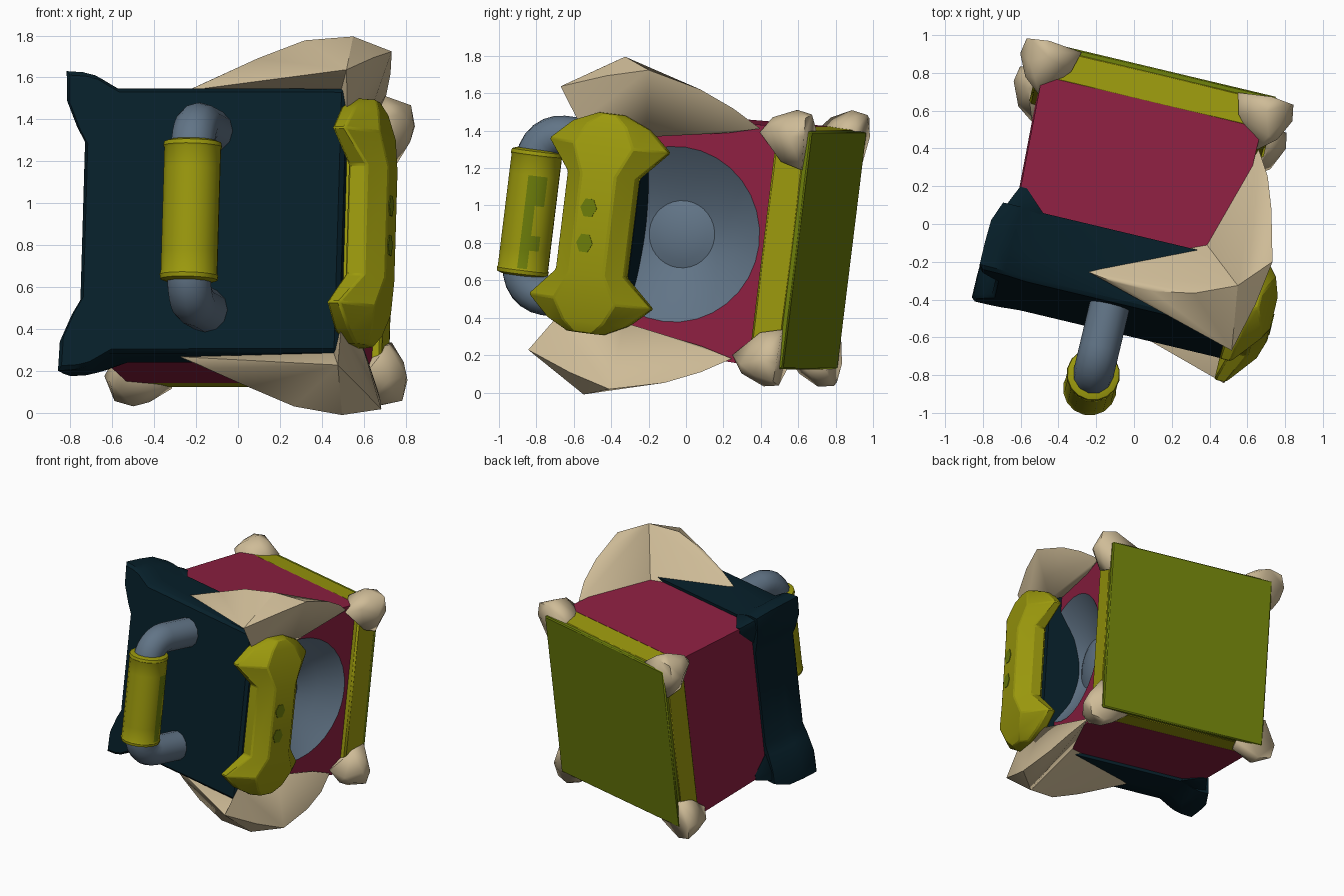
import bpy, bmesh, math
from mathutils import Matrix

if "Cube" in bpy.data.objects:
    bpy.data.objects.remove(bpy.data.objects["Cube"])

# Whole model is built square-on (u right, v back, w up), then tilted into place
POSE = (Matrix.Translation((-0.026, 0, 0.855))
        @ Matrix.Rotation(math.radians(-13.4), 4, 'Z')
        @ Matrix.Rotation(math.radians(-7.2), 4, 'X'))


def material(name, rgb):
    m = bpy.data.materials.new(name)
    m.diffuse_color = (*rgb, 1)
    m.use_nodes = True
    m.node_tree.nodes["Principled BSDF"].inputs["Base Color"].default_value = m.diffuse_color
    return m


CRIMSON = material("crimson", (0.27, 0.014, 0.053))
NAVY = material("dark navy", (0.002, 0.014, 0.023))
YELLOW = material("mustard yellow", (0.33, 0.32, 0.004))
GREEN = material("olive green", (0.15, 0.205, 0.003))
GREY = material("blue grey", (0.12, 0.175, 0.24))
BONE = material("bone", (0.62, 0.50, 0.31))


def finish(name, bm, mats, angle=35, bevel=0):
    bmesh.ops.recalc_face_normals(bm, faces=bm.faces[:])
    me = bpy.data.meshes.new(name)
    bm.to_mesh(me)
    bm.free()
    for m in mats:
        me.materials.append(m)
    me.shade_smooth()
    me.set_sharp_from_angle(angle=math.radians(angle))
    ob = bpy.data.objects.new(name, me)
    bpy.context.collection.objects.link(ob)
    ob.matrix_world = POSE
    if bevel:
        mod = ob.modifiers.new("bevel", 'BEVEL')
        mod.width, mod.segments = bevel, 1
    return ob


def box(name, lo, hi, mat, bevel=0):
    bm = bmesh.new()
    bmesh.ops.create_cube(bm, size=1)
    for v in bm.verts:
        v.co = [lo[i] + (v.co[i] + 0.5) * (hi[i] - lo[i]) for i in range(3)]
    return finish(name, bm, [mat], bevel=bevel)


def loft(name, rings, mats, angle=35, bevel=0, rule=None):
    """Skin closed rings of points and cap both ends; rule(ring, face) gives the colour."""
    bm = bmesh.new()
    vs = [[bm.verts.new(p) for p in r] for r in rings]
    n = len(rings[0])
    for i in range(len(vs) - 1):
        for j in range(n):
            k = (j + 1) % n
            f = bm.faces.new((vs[i][j], vs[i][k], vs[i + 1][k], vs[i + 1][j]))
            f.material_index = rule(i, j) if rule else 0
    bm.faces.new(vs[0])
    end = bm.faces.new(vs[-1])
    end.material_index = rule(len(vs) - 1, 0) if rule else 0
    return finish(name, bm, mats, angle, bevel)


def hulls(name, groups, mat, scale, angle, shift=(0, 0, 0)):
    """Several convex lumps in one object, mirrored by scale, then shifted."""
    bm = bmesh.new()
    for pts in groups:
        vs = [bm.verts.new([c * s + d for c, s, d in zip(p, scale, shift)]) for p in pts]
        res = bmesh.ops.convex_hull(bm, input=vs)
        junk = [g for g in res["geom_interior"] if isinstance(g, bmesh.types.BMVert)]
        bmesh.ops.delete(bm, geom=junk, context='VERTS')
    return finish(name, bm, [mat], angle)


# Crimson body, slightly tapered to the front, with a sunken grey cone on the right
def half(v):
    return 0.60 + 0.045 * (v + 0.42)


RIGHT, N = 0.565, 32
angles = [2 * math.pi * i / N for i in range(N)]
rings = []
for side in (-1, 1):
    ring = []
    for a in angles:
        c, s = math.cos(a), math.sin(a)
        m = max(abs(c), abs(s))
        v = 0.08 + 0.5 * c / m
        ring.append((RIGHT if side > 0 else 0.015 - half(v), v, s / m * half(v)))
    rings.append(ring)
for r, depth in ((0.47, 0), (0.32, 0.115), (0.18, 0.18), (0.14, 0.165), (0.08, 0.15), (0.02, 0.145)):
    rings.append([(RIGHT - depth, 0.07 + r * math.cos(a), r * math.sin(a)) for a in angles])
loft("body", rings, [CRIMSON, GREY], rule=lambda i, j: int(i >= 2))

# Dark front cap: a square plate whose left corners flare outwards
flared = [(-0.47, 0.637), (-0.58, 0.70), (-0.64, 0.715), (-0.72, 0.72),
          (-0.715, 0.58), (-0.66, 0.45), (-0.62, 0.38)]
plain = [(-0.47, 0.635), (-0.54, 0.635), (-0.58, 0.635), (-0.62, 0.63),
         (-0.62, 0.58), (-0.62, 0.45), (-0.62, 0.38)]


def outline(v, k, shrink=1):
    mix = [(a + (c - a) * k, b + (d - b) * k) for (a, b), (c, d) in zip(plain, flared)]
    pts = [(0.655, 0.635)] + mix + [(u, -w) for u, w in reversed(mix)] + [(0.655, -0.635)]
    return [(u * shrink, v, w * shrink) for u, w in pts]


loft("front_cap", [outline(-0.505, 1, 0.97), outline(-0.485, 1), outline(-0.36, 1),
                   outline(-0.24, 0.95), outline(-0.13, 0.55)], [NAVY])

# Corner brackets wrapping back from the flares onto the body
wrap = [(-0.45, -0.135, 0.632), (-0.61, -0.135, 0.45), (-0.655, -0.135, 0.66), (-0.56, -0.135, 0.67),
        (-0.66, -0.135, 0.58), (-0.57, -0.02, 0.622), (-0.605, -0.02, 0.58), (-0.607, -0.02, 0.624),
        (-0.45, -0.2, 0.60), (-0.58, -0.2, 0.45)]
for label, s in (("upper", 1), ("lower", -1)):
    hulls(label + "_corner_bracket", [wrap], NAVY, (1, 1, s), 50)

# Yellow back frame and green back panel
box("back_frame", (-0.665, 0.57, -0.645), (0.61, 0.74, 0.645), YELLOW, 0.012)
box("back_panel", (-0.66, 0.70, -0.64), (0.605, 0.762, 0.64), GREEN, 0.008)

# Bone claws on the four back corners
claw = [(0.60, 0.47, 0.60), (0.43, 0.735, 0.65), (0.65, 0.735, 0.43), (0.46, 0.62, 0.66),
        (0.66, 0.62, 0.46), (0.53, 0.70, 0.72), (0.72, 0.70, 0.53), (0.60, 0.66, 0.745),
        (0.745, 0.66, 0.60), (0.69, 0.62, 0.69), (0.71, 0.735, 0.71), (0.64, 0.54, 0.69),
        (0.69, 0.54, 0.64), (0.61, 0.745, 0.73), (0.73, 0.745, 0.61), (0.45, 0.735, 0.45)]
for a, h, shift in ((-1, "left", (-0.025, 0.015, 0)), (1, "right", (-0.03, 0, 0))):
    for b, l in ((-1, "lower"), (1, "upper")):
        hulls(f"{l}_{h}_back_claw", [claw], BONE, (a, 1, b), 60, shift)

# Large two-armed bone tusks gripping the right front corners
front_tip, back_tip, inner = (-0.15, -0.38, 0.64), (0.575, 0.47, 0.62), (0.417, -0.08, 0.60)
nose, peak, crest = (0.684, -0.62, 0.71), (0.635, -0.30, 0.91), (0.785, -0.127, 0.86)
front_arm = [front_tip, inner, nose, peak, (0.655, -0.49, 0.635), (0.20, -0.42, 0.79),
             (0.489, -0.50, 0.66), (0.42, -0.39, 0.88), (0.0, -0.41, 0.70)]
side_arm = [back_tip, inner, nose, peak, crest, (0.665, -0.50, 0.53), (0.715, 0.153, 0.79),
            (0.665, -0.12, 0.50), (0.575, 0.3, 0.575), (0.75, -0.36, 0.80), (0.655, 0.33, 0.71)]
for label, s in (("upper", 1), ("lower", -1)):
    hulls(label + "_tusk", [front_arm, side_arm], BONE, (1, 1, s), 45)

# Front handle: bent grey pipe with a yellow grip
path = [(0, -0.40, 0.43)]
for i in range(7):
    t = math.radians(15 * i)
    path.append((0, -0.73 - 0.14 * math.sin(t), 0.29 + 0.14 * math.cos(t)))
path += [(u, v, -w) for u, v, w in reversed(path)]
cu = bpy.data.curves.new("front_handle_pipe", 'CURVE')
cu.dimensions = '3D'
cu.bevel_depth, cu.bevel_resolution = 0.107, 4
cu.use_fill_caps = True
sp = cu.splines.new('POLY')
sp.points.add(len(path) - 1)
for p, co in zip(sp.points, path):
    p.co = (*co, 1)
sp.use_smooth = True
cu.materials.append(GREY)
pipe = bpy.data.objects.new("front_handle_pipe", cu)
bpy.context.collection.objects.link(pipe)
pipe.matrix_world = POSE

profile = [(0.11, -0.34), (0.138, -0.33), (0.142, -0.31), (0.137, -0.30), (0.137, -0.20),
           (0.137, -0.12), (0.137, -0.04), (0.137, 0.04), (0.137, 0.12), (0.137, 0.20),
           (0.137, 0.30), (0.142, 0.31), (0.138, 0.33), (0.11, 0.34)]
grip = [[(r * math.cos(2 * math.pi * j / 16), -0.865 + r * math.sin(2 * math.pi * j / 16), w)
         for j in range(16)] for r, w in profile]
worn = {(4, 0), (4, 1), (5, 0), (6, 0), (7, 0), (7, 1), (8, 0), (8, 1), (3, 0)}
loft("front_handle_grip", grip, [YELLOW, GREEN], rule=lambda i, j: int((i, j) in worn))

# Side bracket: narrow bar with flared, pointed ends
rows = [(-0.58, 0.10, 0.65, 0.72, 0.77), (-0.52, 0.22, 0.64, 0.71, 0.80),
        (-0.41, 0.34, 0.63, 0.69, 0.825), (-0.26, 0.19, 0.68, 0.77, 0.855),
        (0.27, 0.19, 0.68, 0.77, 0.855), (0.43, 0.33, 0.63, 0.69, 0.825),
        (0.54, 0.21, 0.64, 0.71, 0.80), (0.60, 0.07, 0.65, 0.72, 0.77)]
rings = []
for w, h, base, edge, top in rows:
    rings.append([(u, -0.315 + k * h, w) for u, k in
                  ((base, -1), (edge, -1), (top, -0.5), (top, 0.5), (edge, 1), (base, 1))])
loft("side_bracket", rings, [YELLOW], angle=30, bevel=0.008)
box("side_bracket_core", (0.60, -0.44, -0.45), (0.72, -0.18, 0.45), YELLOW)

# Worn green patches on the bracket
for i, w in enumerate((0.09, -0.10)):
    shape = [(0.045 * math.cos(t * math.pi / 3), 0.055 * math.sin(t * math.pi / 3)) for t in range(6)]
    loft(f"bracket_patch_{i + 1}",
         [[(u, -0.345 + a, w + b) for a, b in shape] for u in (0.852, 0.859)], [GREEN])
